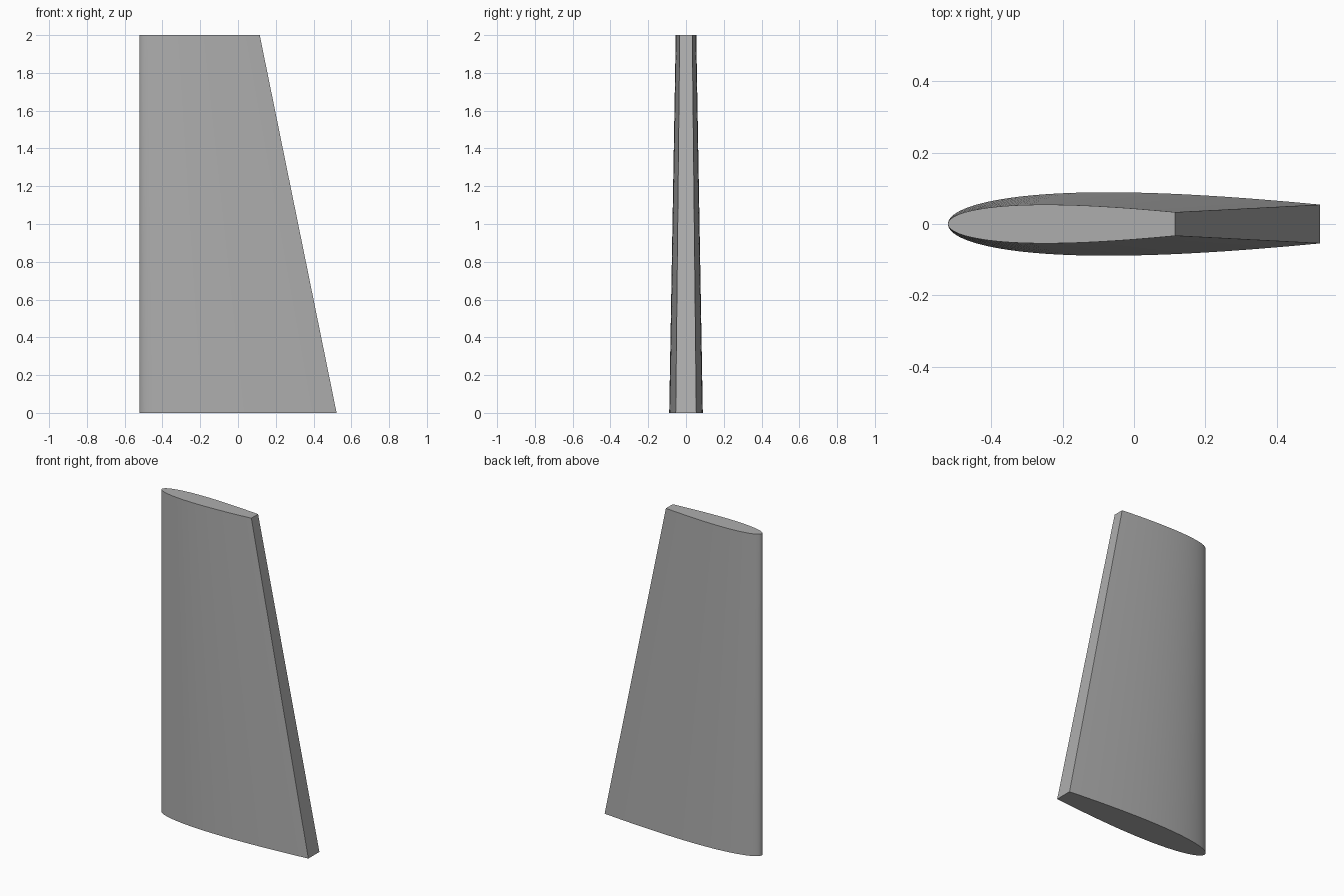
import bpy, bmesh, math

if "Cube" in bpy.data.objects:
    bpy.data.objects.remove(bpy.data.objects["Cube"])

LEAD_X = -0.522      # straight vertical leading edge
CUT = 0.70           # aerofoil is cut off blunt at this share of its full chord
STEPS = 48           # points per side


def half_thickness(u):
    """Symmetric aerofoil thickness curve, peak value 0.5."""
    return 5 * (0.2969 * math.sqrt(u) - 0.126 * u - 0.3516 * u**2
                + 0.2843 * u**3 - 0.1015 * u**4)


def section(bm, chord, thick, z):
    """Closed ring: upper trailing corner, round the nose, lower trailing corner."""
    ring = []
    for i in range(-STEPS, STEPS + 1):
        s = (i / STEPS) ** 2                 # points crowd toward the nose
        y = thick * half_thickness(s * CUT) * (1 if i < 0 else -1)
        ring.append(bm.verts.new((LEAD_X + chord * s, y, z)))
    return ring


# Tapered fin lofted between root and tip sections
bm = bmesh.new()
root = section(bm, 1.044, 0.178, 0.0)
tip = section(bm, 0.637, 0.1086, 2.0)
n = len(root)
for i in range(n):
    j = (i + 1) % n
    bm.faces.new((root[i], root[j], tip[j], tip[i]))
bm.faces.new(root)
bm.faces.new(tip)
bmesh.ops.recalc_face_normals(bm, faces=bm.faces)

mesh = bpy.data.meshes.new("fin")
bm.to_mesh(mesh)
bm.free()
fin = bpy.data.objects.new("fin", mesh)
bpy.context.collection.objects.link(fin)

# Plain grey finish
grey = bpy.data.materials.new("grey")
grey.diffuse_color = (0.42, 0.42, 0.42, 1)
grey.use_nodes = True
grey.node_tree.nodes["Principled BSDF"].inputs["Base Color"].default_value = grey.diffuse_color
mesh.materials.append(grey)

# Smooth sides, crisp caps and trailing edge
bpy.context.view_layer.objects.active = fin
fin.select_set(True)
bpy.ops.object.shade_smooth_by_angle(angle=math.radians(30))
